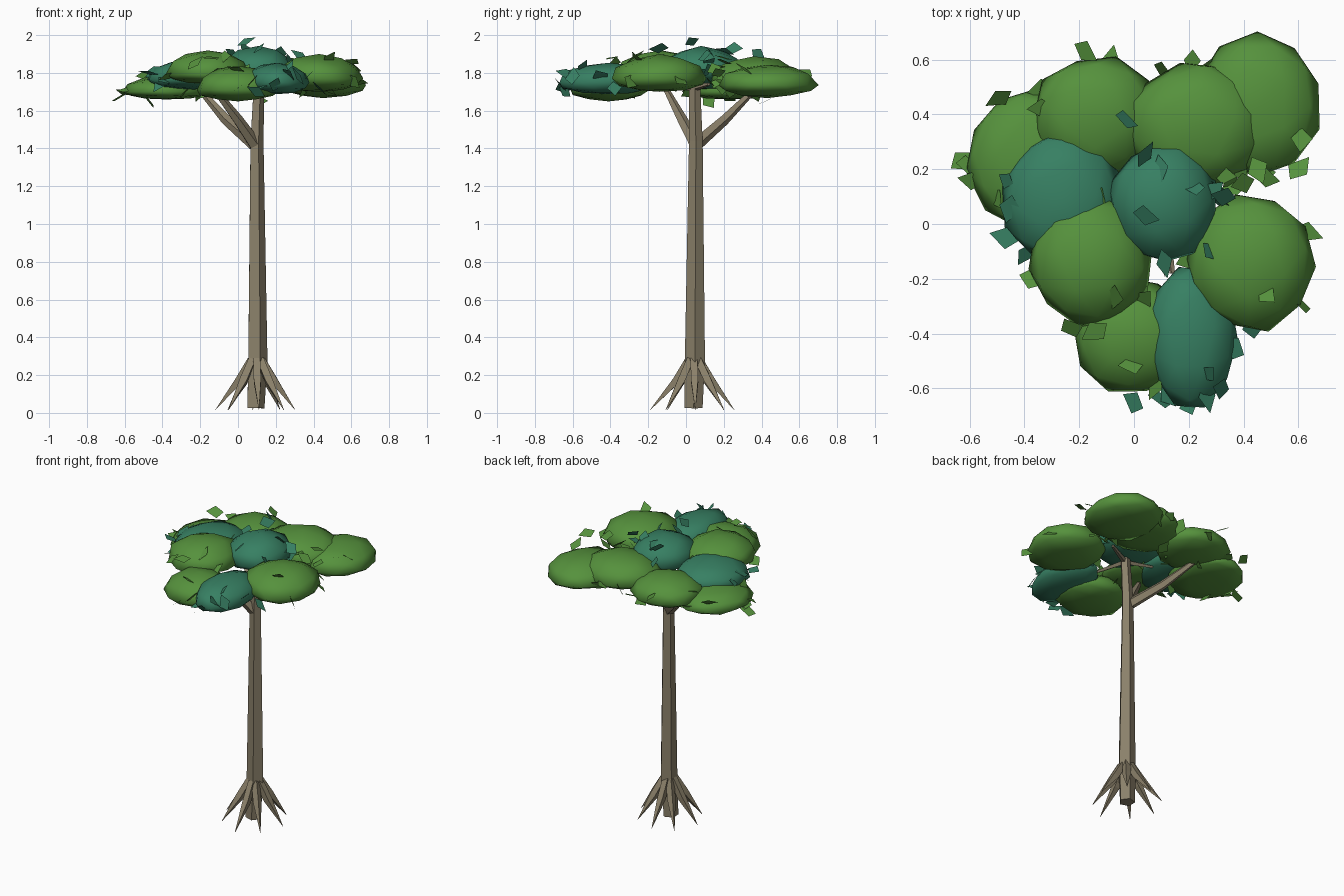
import bpy, bmesh, math, random
from mathutils import Vector, Euler, Matrix

if "Cube" in bpy.data.objects:
    bpy.data.objects.remove(bpy.data.objects["Cube"])
random.seed(7)


def material(name, rgb):
    m = bpy.data.materials.new(name)
    m.use_nodes = True
    m.diffuse_color = (*rgb, 1)
    m.node_tree.nodes["Principled BSDF"].inputs["Base Color"].default_value = (*rgb, 1)
    return m


green = material("leaf green", (0.092, 0.285, 0.046))
teal = material("leaf teal", (0.038, 0.215, 0.124))
bark = material("bark", (0.26, 0.22, 0.145))


def finish(name, bm, mat, smooth=False):
    mesh = bpy.data.meshes.new(name)
    bm.to_mesh(mesh)
    bm.free()
    mesh.materials.append(mat)
    if smooth:
        mesh.shade_smooth()
    obj = bpy.data.objects.new(name, mesh)
    bpy.context.collection.objects.link(obj)
    return obj


def limb(name, path, sides=5, turn=0.3):
    """Tapered limb through (point, radius) stations."""
    bm = bmesh.new()
    rings = []
    axis = (Vector(path[-1][0]) - Vector(path[0][0])).normalized()
    u = (Vector((1, 0, 0)) - axis * axis.x).normalized()
    v = axis.cross(u)
    for p, r in path:
        angles = [turn + math.tau * i / sides for i in range(sides)]
        rings.append([bm.verts.new(Vector(p) + r * (u * math.cos(a) + v * math.sin(a)))
                      for a in angles])
    for a, b in zip(rings, rings[1:]):
        for i in range(sides):
            j = (i + 1) % sides
            bm.faces.new((a[i], a[j], b[j], b[i]))
    bm.faces.new(rings[0][::-1])
    bm.faces.new(rings[-1])
    return finish(name, bm, bark)


# Trunk and forked branches
limb("trunk", [((0.09, 0.04, 0.025), 0.05), ((0.1, 0.047, 0.28), 0.056),
               ((0.097, 0.052, 1.44), 0.038), ((0.11, 0.045, 1.77), 0.03)], 5, -1.25)
fork = (0.09, 0.05, 1.42)
limb("back_branch", [(fork, 0.036), ((-0.06, 0.2, 1.55), 0.029), ((-0.2, 0.36, 1.71), 0.016)])
limb("front_branch", [(fork, 0.036), ((0.0, -0.02, 1.55), 0.029), ((-0.13, -0.11, 1.72), 0.016)])
for i, tip in enumerate([(0.27, 0.12), (0.14, -0.18), (-0.08, 0.08)]):
    limb(f"twig_{i + 1}", [((0.11, 0.045, 1.72), 0.018), ((*tip, 1.74), 0.01)], 4)

# Roots: pointed blades fanning out around the trunk foot
for i in range(8):
    a = math.tau * (i + 0.1) / 8 + random.uniform(-0.12, 0.12)
    d = Vector((math.cos(a), math.sin(a), 0))
    foot = Vector((0.097, 0.042, 0))
    reach = random.uniform(0.2, 0.24)
    limb(f"root_{i + 1}", [(foot + d * 0.03 + Vector((0, 0, 0.28)), 0.026),
                           (foot + d * 0.095 + Vector((0, 0, 0.17)), 0.027),
                           (foot + d * reach + Vector((0, 0, 0.015)), 0.001)], 4, 0.8)


def add_leaf(bm, pos, size, tilt):
    """Single flat kite-shaped leaf."""
    rot = Euler((random.uniform(-tilt, tilt), random.uniform(-tilt, tilt),
                 random.uniform(0, math.tau)))
    kite = [(-0.5, 0.15), (-0.1, -0.4), (0.6, -0.2), (0.05, 0.45)]
    corners = []
    for x, y in kite:
        p = Vector((x, y, 0)) * size
        p.rotate(rot)
        corners.append(bm.verts.new(Vector(pos) + p))
    bm.faces.new(corners)


def on_dome(q, centre, radii, down):
    """Map a unit-sphere point onto a dome with a shallower underside."""
    rx, ry, up = radii
    return Vector(centre) + Vector((rx * q[0], ry * q[1], (up if q[2] > 0 else down) * q[2]))


# Domed leaf clumps: colour, rim centre, radii with dome height, depth below the rim
clumps = [
    (green, (0.45, 0.43, 1.735), (0.23, 0.26, 0.11), 0.065),
    (green, (0.23, 0.36, 1.76), (0.27, 0.235, 0.125), 0.06),
    (green, (-0.14, 0.39, 1.74), (0.23, 0.22, 0.115), 0.06),
    (green, (-0.38, 0.24, 1.70), (0.23, 0.25, 0.09), 0.04),
    (green, (-0.16, -0.13, 1.79), (0.225, 0.24, 0.13), 0.05),
    (green, (0.43, -0.14, 1.77), (0.235, 0.25, 0.125), 0.07),
    (green, (0.0, -0.41, 1.71), (0.22, 0.21, 0.125), 0.06),
    (teal, (-0.26, 0.09, 1.765), (0.22, 0.25, 0.11), 0.055),
    (teal, (0.11, 0.08, 1.80), (0.20, 0.22, 0.135), 0.06),
    (teal, (0.21, -0.41, 1.75), (0.17, 0.26, 0.105), 0.065),
]
for i, (mat, centre, radii, down) in enumerate(clumps):
    bm = bmesh.new()
    bmesh.ops.create_icosphere(bm, subdivisions=2, radius=1,
                               matrix=Matrix.Rotation(random.uniform(0, 1), 4, "Z"))
    for v in bm.verts:
        v.co = on_dome(v.co * random.uniform(0.96, 1.06), centre, radii, down)
    finish(f"leaf_clump_{i + 1}", bm, mat, True)

    # Leaves sprouting from the clump surface
    bm = bmesh.new()
    for n in range(7):
        a, h = random.uniform(0, math.tau), random.uniform(-0.5, 0.9)
        w = math.sqrt(1 - h * h)
        pos = on_dome((w * math.cos(a), w * math.sin(a), h), centre, radii, down)
        add_leaf(bm, pos, random.uniform(0.08, 0.1), 1.0)
    finish(f"clump_leaves_{i + 1}", bm, mat)

# Stray leaves floating round the crown
strays = {
    green: [(-0.18, 0.63, 1.80), (-0.49, 0.46, 1.78), (-0.63, 0.23, 1.67), (0.40, 0.15, 1.82),
            (0.48, 0.17, 1.80), (0.60, 0.20, 1.86), (0.61, 0.31, 1.82), (-0.23, -0.38, 1.85),
            (-0.14, -0.39, 1.88), (-0.47, 0.12, 1.65), (0.12, 0.42, 1.65), (0.36, 0.13, 1.75),
            (0.45, 0.20, 1.88)],
    teal: [(0.04, 0.25, 1.93), (0.04, 0.03, 1.965), (0.11, -0.14, 1.93), (0.0, -0.65, 1.72),
           (0.32, -0.60, 1.78), (0.43, -0.38, 1.72), (-0.47, -0.05, 1.80), (0.33, 0.10, 1.89),
           (0.10, -0.64, 1.70), (0.28, -0.1, 1.86), (-0.03, 0.38, 1.9)],
}
for mat, spots in strays.items():
    bm = bmesh.new()
    for pos in spots:
        add_leaf(bm, pos, 0.095, 0.9)
    finish("stray_" + mat.name.replace(" ", "_"), bm, mat)
